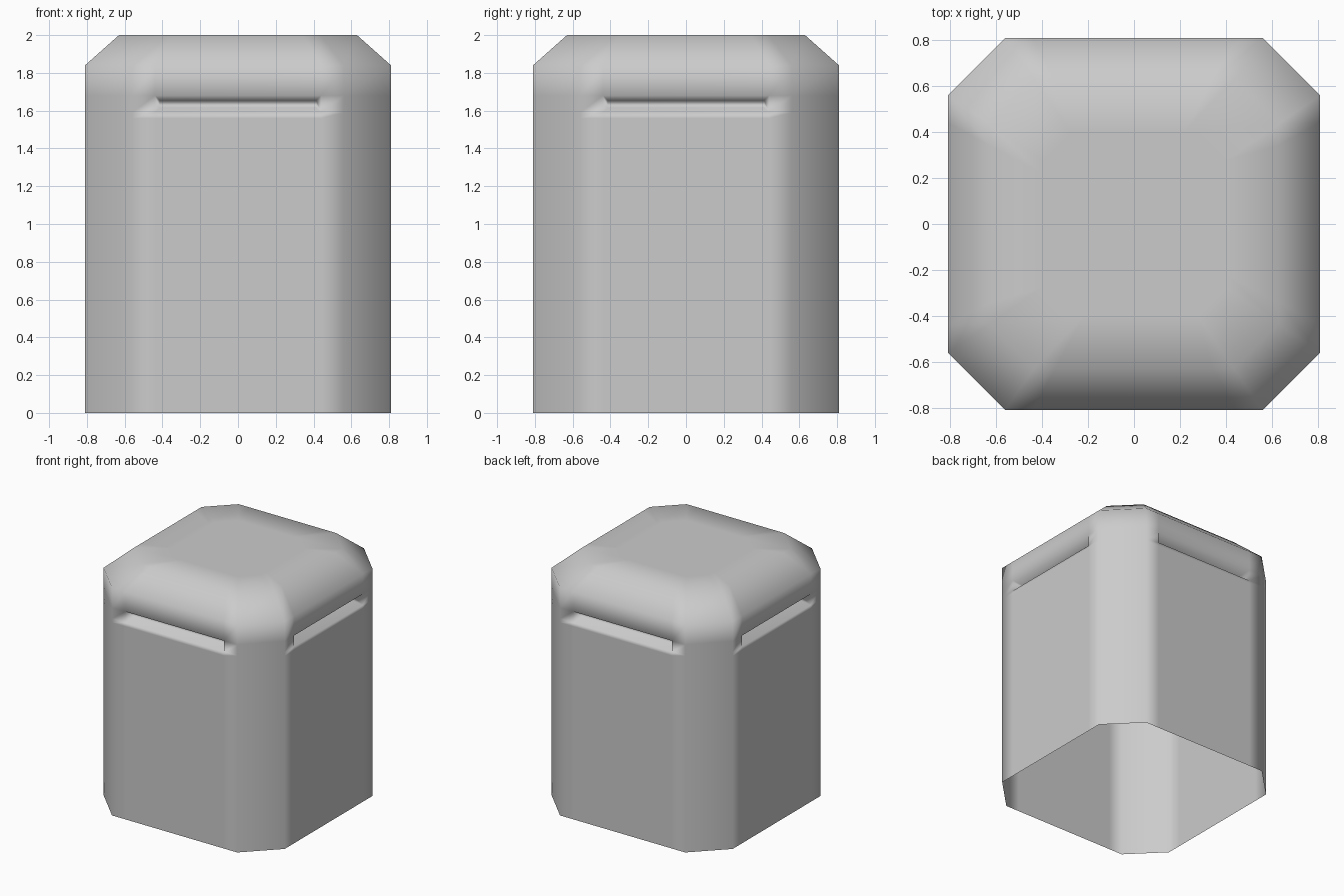
import bpy, bmesh

if "Cube" in bpy.data.objects:
    bpy.data.objects.remove(bpy.data.objects["Cube"])

H, C, S = 0.81, 0.56, 0.44      # half width, corner start, slot half length


def ring(bm, z, k=1.0):
    """Chamfered square outline with extra points at the slot ends."""
    side = [(-C, -H), (-S, -H), (S, -H), (C, -H)]
    pts = []
    for _ in range(4):
        pts += side
        side = [(-y, x) for x, y in side]
    return [bm.verts.new((x * k, y * k, z)) for x, y in pts]


bm = bmesh.new()

# Open-bottomed shell: straight walls, sloped shoulder, flat top
levels = [(0, 1), (1.56, 1), (1.59, 1), (1.68, 1), (1.84, 1),
          (2.0, 0.63 / H), (2.0, 0.4 / H)]
rings = [ring(bm, z, k) for z, k in levels]
slots = []
for level, (a, b) in enumerate(zip(rings, rings[1:])):
    for i in range(16):
        j = (i + 1) % 16
        f = bm.faces.new((a[i], a[j], b[j], b[i]))
        if level == 2 and i % 4 == 1:
            slots.append(f)
bm.faces.new(rings[-1])

# Tapered slot recessed into each side
bm.normal_update()
bmesh.ops.inset_individual(bm, faces=slots, thickness=0.036, depth=-0.08)

for f in bm.faces:
    f.smooth = True
mesh = bpy.data.meshes.new("slotted_cover")
bm.to_mesh(mesh)
bm.free()
cover = bpy.data.objects.new("slotted_cover", mesh)
bpy.context.collection.objects.link(cover)

# Weight the shading toward the large flat faces
mod = cover.modifiers.new("weighted_normals", 'WEIGHTED_NORMAL')
mod.weight = 50
